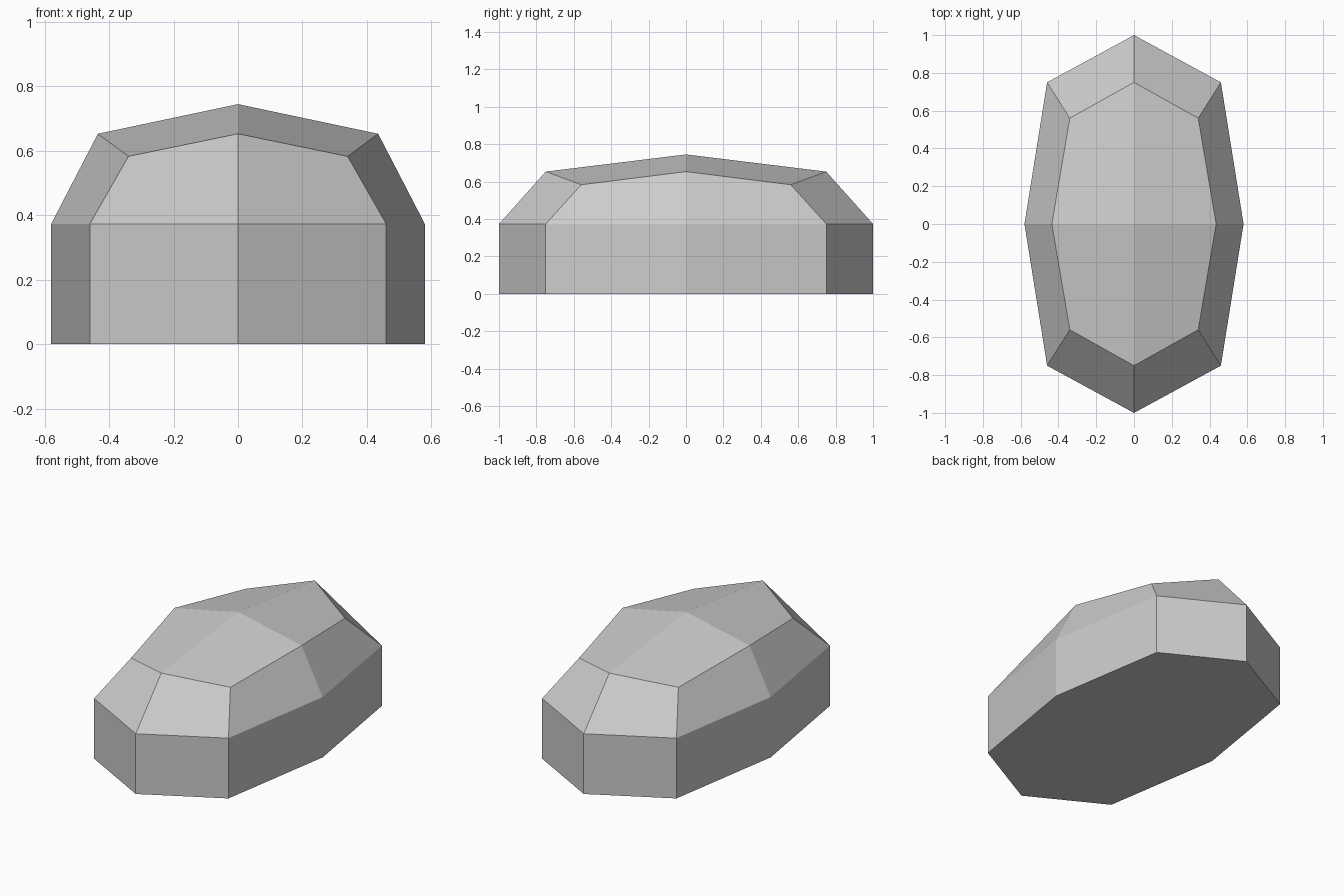
import bpy
import bmesh

cube = bpy.data.objects.get("Cube")
if cube:
    bpy.data.objects.remove(cube, do_unlink=True)

# Stone material
grey = bpy.data.materials.new("light grey")
grey.use_nodes = True
colour = (0.6, 0.6, 0.6, 1)
grey.diffuse_color = colour
grey.node_tree.nodes["Principled BSDF"].inputs["Base Color"].default_value = colour


def ring(bm, tip, corner, side):
    """Eight vertices mirrored in x and y, starting at the front tip."""
    (ty, tz), (cx, cy, cz), (sx, sz) = tip, corner, side
    points = [(0, -ty, tz), (cx, -cy, cz), (sx, 0, sz), (cx, cy, cz),
              (0, ty, tz), (-cx, cy, cz), (-sx, 0, sz), (-cx, -cy, cz)]
    return [bm.verts.new(p) for p in points]


bm = bmesh.new()
shoulder = 0.373
rings = [
    ring(bm, (1, 0), (0.46, 0.75, 0), (0.58, 0)),
    ring(bm, (1, shoulder), (0.46, 0.75, shoulder), (0.58, shoulder)),
    ring(bm, (0.75, 0.653), (0.34, 0.56, 0.583), (0.435, 0.653)),
]

# Flat underside, upright walls and sloping shoulder
bm.faces.new(reversed(rings[0]))
for low, high in zip(rings, rings[1:]):
    for i in range(8):
        j = (i + 1) % 8
        bm.faces.new((low[i], low[j], high[j], high[i]))

# Four shallow facets meeting at the peak
peak = bm.verts.new((0, 0, 0.745))
top = rings[-1]
for i in range(0, 8, 2):
    bm.faces.new((top[i + 1], top[(i + 2) % 8], peak, top[i]))

bmesh.ops.recalc_face_normals(bm, faces=bm.faces)
mesh = bpy.data.meshes.new("faceted_stone")
bm.to_mesh(mesh)
bm.free()
mesh.materials.append(grey)
stone = bpy.data.objects.new("faceted_stone", mesh)
bpy.context.collection.objects.link(stone)
